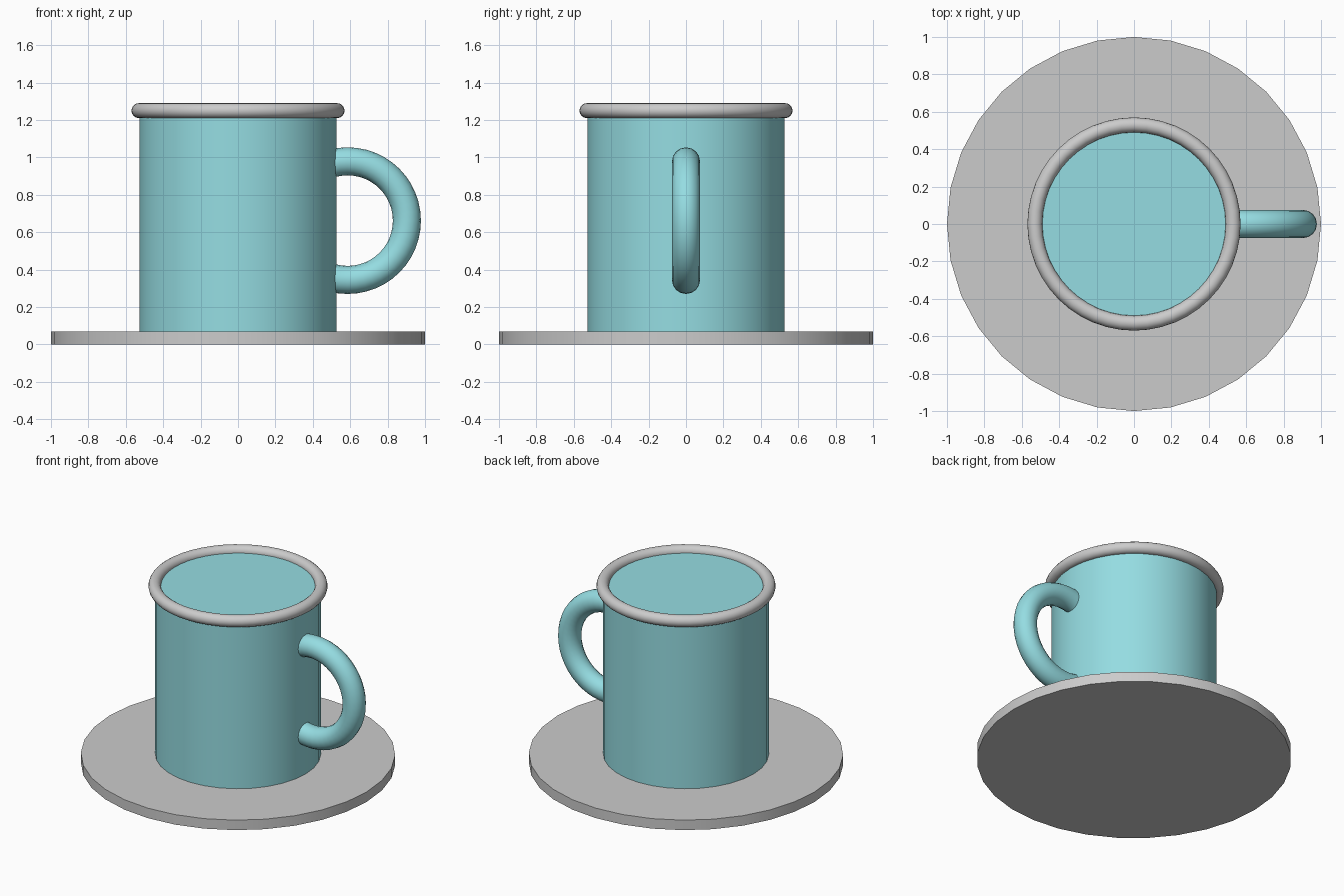
import bpy
from math import radians

if "Cube" in bpy.data.objects:
    bpy.data.objects.remove(bpy.data.objects["Cube"])

teal = bpy.data.materials.new("teal_enamel")
teal.diffuse_color = (0.30, 0.72, 0.76, 1)
teal.use_nodes = True
teal.node_tree.nodes["Principled BSDF"].inputs["Base Color"].default_value = teal.diffuse_color


def finish(name, material=None):
    ob = bpy.context.object
    ob.name = name
    if material:
        ob.data.materials.append(material)
    bpy.ops.object.shade_smooth_by_angle(angle=radians(40))
    return ob


def cylinder(name, radius, z0, z1, material=None):
    bpy.ops.mesh.primitive_cylinder_add(vertices=32, radius=radius, depth=z1 - z0,
                                        location=(0, 0, (z0 + z1) / 2))
    return finish(name, material)


def ring(name, major, minor, location, tilt=0, material=None):
    bpy.ops.mesh.primitive_torus_add(major_radius=major, minor_radius=minor,
                                     major_segments=48, minor_segments=16,
                                     location=location, rotation=(tilt, 0, 0))
    return finish(name, material)


# Flat saucer and the filled mug body standing on it
cylinder("saucer", 1.0, 0.0, 0.07)
cylinder("mug_body", 0.527, 0.07, 1.25, teal)

# Rounded lip around the mug's top edge
ring("mug_rim", 0.53, 0.04, (0, 0, 1.25))

# Upright ring handle, partly sunk into the body wall
ring("handle", 0.317, 0.075, (0.586, 0, 0.662), radians(90), teal)
